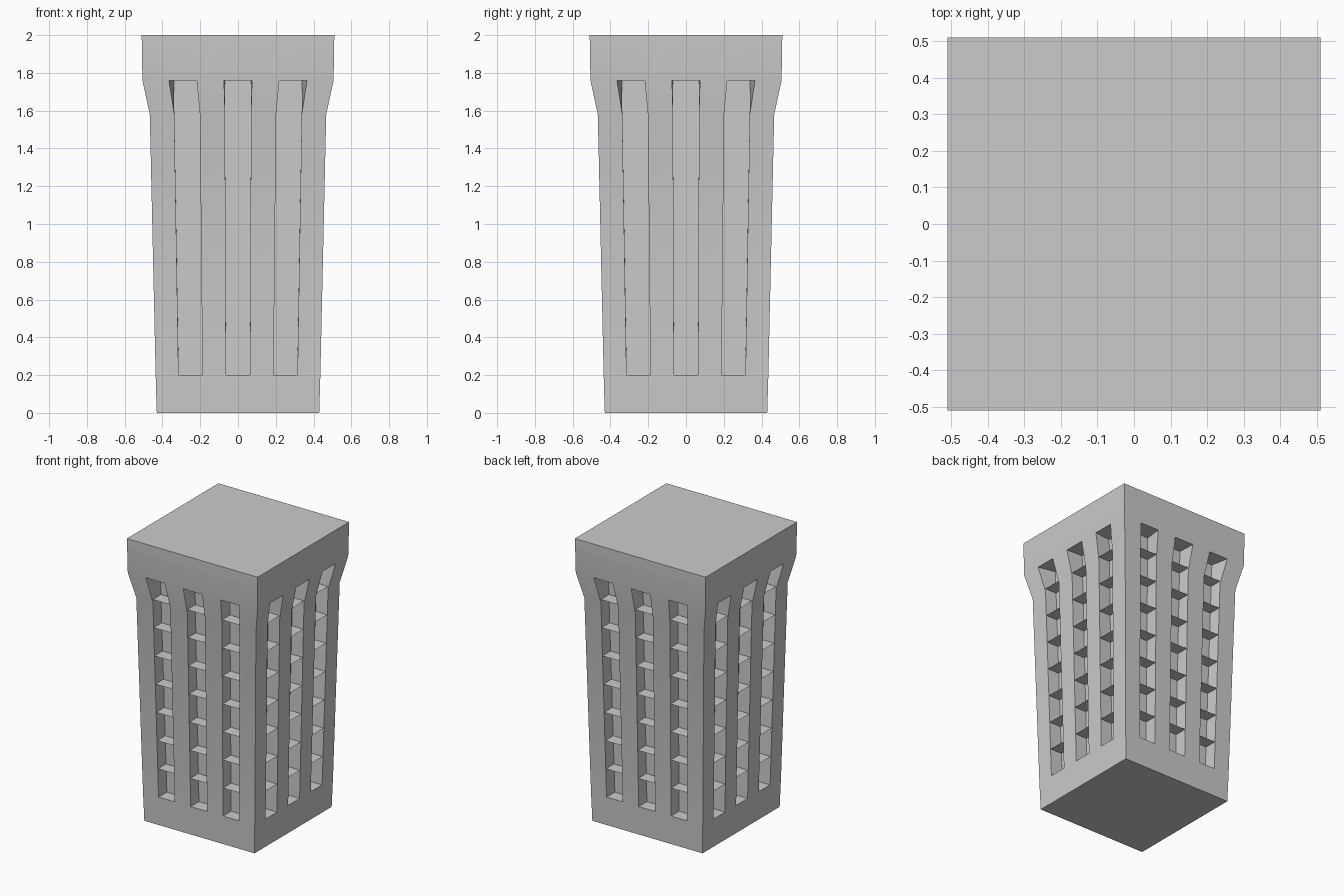
import bpy, bmesh, math
from mathutils import Matrix

if "Cube" in bpy.data.objects:
    bpy.data.objects.remove(bpy.data.objects["Cube"])

# Half-width of the tower at each height
PROFILE = [(0, .43), (.2, .436), (1.58, .467), (1.76, .506), (2, .51)]
# Facade divisions as fractions of the half-width (odd strips hold windows)
U = [-1, -.722, -.432, -.147, .147, .432, .722, 1]
DEPTH = .09


def straight(z):
    """Half-width of the plain taper, without the flared crown."""
    return .43 + z * (.467 - .43) / 1.58


def outer(u, i):
    z, w = PROFILE[i]
    return (u * w, -w, z)


def inner(u, z, depth=DEPTH):
    w = straight(z)
    return (u * w, -w + depth, z)


def quad(bm, *pts):
    bm.faces.new([bm.verts.new(p) for p in pts])


def finish(name, bm, smooth=False):
    bmesh.ops.remove_doubles(bm, verts=bm.verts, dist=1e-4)
    if smooth:
        bmesh.ops.recalc_face_normals(bm, faces=bm.faces)
    me = bpy.data.meshes.new(name)
    bm.to_mesh(me)
    bm.free()
    ob = bpy.data.objects.new(name, me)
    bpy.context.collection.objects.link(ob)
    if smooth:
        bpy.ops.object.select_all(action='DESELECT')
        ob.select_set(True)
        bpy.context.view_layer.objects.active = ob
        bpy.ops.object.shade_smooth_by_angle(angle=math.radians(30))


def four_sides(bm):
    """Repeat the front facade around the tower."""
    geom = bm.verts[:] + bm.edges[:] + bm.faces[:]
    for k in (1, 2, 3):
        new = bmesh.ops.duplicate(bm, geom=geom)['geom']
        bmesh.ops.rotate(bm, matrix=Matrix.Rotation(k * math.pi / 2, 3, 'Z'),
                         verts=[v for v in new if isinstance(v, bmesh.types.BMVert)])


# Tower shell with recessed window strips
bm = bmesh.new()
for j in range(len(U) - 1):
    a, b = U[j], U[j + 1]
    for i in range(len(PROFILE) - 1):
        z0, z1 = PROFILE[i][0], PROFILE[i + 1][0]
        if j % 2 == 1 and i in (1, 2):
            quad(bm, inner(a, z0), inner(b, z0), inner(b, z1), inner(a, z1))
            for u in (a, b):
                quad(bm, outer(u, i), inner(u, z0), inner(u, z1), outer(u, i + 1))
        else:
            quad(bm, outer(a, i), outer(b, i), outer(b, i + 1), outer(a, i + 1))
    if j % 2 == 1:
        # sill and head of the strip
        for i in (1, 3):
            z = PROFILE[i][0]
            quad(bm, outer(a, i), outer(b, i), inner(b, z), inner(a, z))
four_sides(bm)

# Roof and base
bmesh.ops.remove_doubles(bm, verts=bm.verts, dist=1e-4)
for z in (0, 2):
    ring = [v for v in bm.verts if abs(v.co.z - z) < 1e-5]
    ring.sort(key=lambda v: math.atan2(v.co.y, v.co.x))
    bm.faces.new(ring)
finish("tower_shell", bm, smooth=True)

# Thin floor ledges crossing each window strip
bm = bmesh.new()
for j in (1, 3, 5):
    for k in range(2, 9):
        z = k * .2
        quad(bm, inner(U[j], z, 0), inner(U[j + 1], z, 0),
             inner(U[j + 1], z), inner(U[j], z))
four_sides(bm)
finish("floor_ledges", bm)
